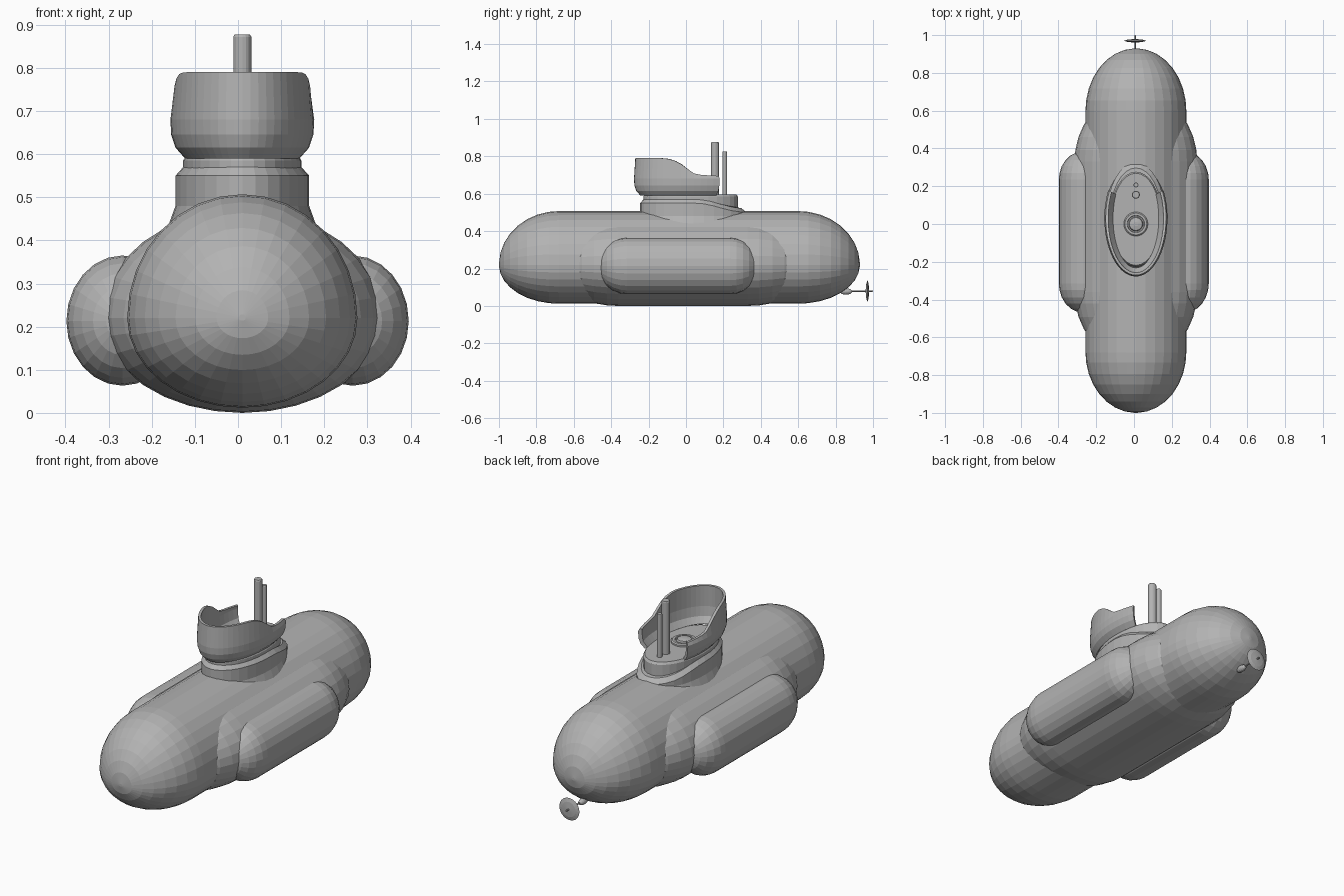
import bpy, bmesh, math
from math import sin, cos, pi, sqrt

if "Cube" in bpy.data.objects:
    bpy.data.objects.remove(bpy.data.objects["Cube"])

GREY = bpy.data.materials.new("hull_grey")
GREY.diffuse_color = (0.45, 0.45, 0.45, 1)
GREY.use_nodes = True
GREY.node_tree.nodes["Principled BSDF"].inputs["Base Color"].default_value = GREY.diffuse_color
CX = 0.01  # centre line of hull and tower


def loft(name, rings):
    """Skin a list of closed rings and cap both ends."""
    bm = bmesh.new()
    vs = [[bm.verts.new(p) for p in r] for r in rings]
    n = len(rings[0])
    for a, b in zip(vs, vs[1:]):
        for i in range(n):
            j = (i + 1) % n
            bm.faces.new((a[i], a[j], b[j], b[i]))
    bm.faces.new(vs[0][::-1])
    bm.faces.new(vs[-1])
    bmesh.ops.recalc_face_normals(bm, faces=bm.faces)
    me = bpy.data.meshes.new(name)
    bm.to_mesh(me)
    bm.free()
    ob = bpy.data.objects.new(name, me)
    bpy.context.collection.objects.link(ob)
    me.materials.append(GREY)
    return ob


def capsule(name, x, z, rx, top, bottom, y0, y1, l0, l1, n=32, steps=8):
    """Egg-section body along y, straight from y0 to y1, domed ends l0 and l1."""
    def ring(y, s):
        out = []
        for i in range(n):
            a = 2 * pi * i / n
            h = top if sin(a) > 0 else bottom
            out.append((x + rx * s * cos(a), y, z + h * s * sin(a)))
        return out
    angs = [pi / 2 * k / steps for k in range(steps)]
    rings = [ring(y0 - l0 * cos(a + 0.03), sin(a + 0.03)) for a in angs] + [ring(y0, 1)]
    rings += [ring(y1, 1)] + [ring(y1 + l1 * cos(a + 0.03), sin(a + 0.03)) for a in angs[::-1]]
    return loft(name, rings)


def oval(cy, rx, ry, zf, n=32):
    """Horizontal oval whose height follows zf(y)."""
    pts = []
    for i in range(n):
        a = 2 * pi * i / n
        y = cy + ry * sin(a)
        pts.append((CX + rx * cos(a), y, zf(y)))
    return pts


def ramp(y, table):
    """Linear interpolation through (y, z) pairs."""
    if y <= table[0][0]:
        return table[0][1]
    for (a, za), (b, zb) in zip(table, table[1:]):
        if y <= b:
            return za + (zb - za) * (y - a) / (b - a)
    return table[-1][1]


def turned(name, x, y, z, profile, axis="Z", n=16):
    """Turned part from (radius, offset) pairs, along z or y."""
    rings = []
    for r, h in profile:
        if axis == "Z":
            rings.append([(x + r * cos(2 * pi * i / n), y + r * sin(2 * pi * i / n), z + h) for i in range(n)])
        else:
            rings.append([(x + r * cos(2 * pi * i / n), y + h, z + r * sin(2 * pi * i / n)) for i in range(n)])
    return loft(name, rings)


# main hull, saddle bulge and side tanks
capsule("main_hull", CX, 0.22, 0.267, 0.287, 0.208, -0.68, 0.60, 0.32, 0.33)
capsule("saddle_bulge", CX, 0.22, 0.325, 0.25, 0.22, -0.36, 0.33, 0.37, 0.37)
for side, x in (("left", -0.268), ("right", 0.266)):
    capsule(side + "_side_tank", x, 0.213, 0.13, 0.152, 0.15, -0.315, 0.235, 0.155, 0.15, 24, 6)

# tower skirt, its ledge sloping down towards the back
ledge = [(0.06, 0.55), (0.12, 0.543), (0.18, 0.525), (0.25, 0.508), (0.33, 0.498)]
loft("tower_skirt", [
    oval(0.04, 0.18, 0.30, lambda y: 0.41),
    oval(0.04, 0.166, 0.292, lambda y: 0.45),
    oval(0.04, 0.155, 0.285, lambda y: 0.48),
    oval(0.04, 0.155, 0.285, lambda y: ramp(y, ledge)),
    oval(0.035, 0.137, 0.262, lambda y: ramp(y, ledge) + 0.02)])

# tower neck with flat deck
loft("tower_neck", [
    oval(0.025, 0.137, 0.252, lambda y: 0.42),
    oval(0.025, 0.137, 0.252, lambda y: 0.585),
    oval(0.025, 0.130, 0.244, lambda y: 0.597)])

# bridge wall: bulging shell, high in front, low and open at the back
rim = [(-0.13, 0.79), (-0.09, 0.785), (-0.05, 0.772), (-0.01, 0.748),
       (0.02, 0.722), (0.05, 0.704), (0.09, 0.70), (0.18, 0.695)]
columns = []
for k in range(37):
    t = math.radians(-119 + 238 * k / 36)
    top = ramp(0.03 - 0.305 * cos(t), rim)
    section = [(0.034, 0.59), (0.012, 0.615), (0.002, 0.645), (0.0, 0.68), (0.007, top),
               (0.021, top), (0.018, 0.68), (0.024, 0.63), (0.046, 0.598)]
    columns.append([(CX + (0.167 - d) * sin(t), 0.03 - (0.308 - d) * cos(t), z) for d, z in section])
loft("bridge_wall", columns)

# deck hatch
turned("deck_hatch", CX, 0.0, 0.59, [(0.064, 0), (0.064, 0.015), (0.058, 0.02), (0.046, 0.02),
                                     (0.044, 0.014), (0.038, 0.014), (0.034, 0.024), (0.012, 0.028)], n=24)

# periscope masts
turned("tall_mast", CX, 0.155, 0.58, [(0.021, 0), (0.021, 0.292), (0.018, 0.297)])
turned("short_mast", CX, 0.207, 0.58, [(0.013, 0), (0.013, 0.242), (0.011, 0.245)])

# propeller: bearing bulb, shaft and disc
turned("shaft_bearing", 0.006, 0.855, 0.077, [
    (0.032 * 0.5 * sin(pi * k / 8) + 0.001, -0.033 * cos(pi * k / 8)) for k in range(9)], "Y")
turned("propeller_shaft", 0.006, 0.85, 0.079, [(0.004, 0), (0.004, 0.145), (0.002, 0.15)], "Y", 8)
turned("propeller_disc", 0.006, 0.97, 0.079, [(0.01, -0.009), (0.04, -0.006), (0.059, 0),
                                              (0.04, 0.006), (0.01, 0.009)], "Y", 20)
